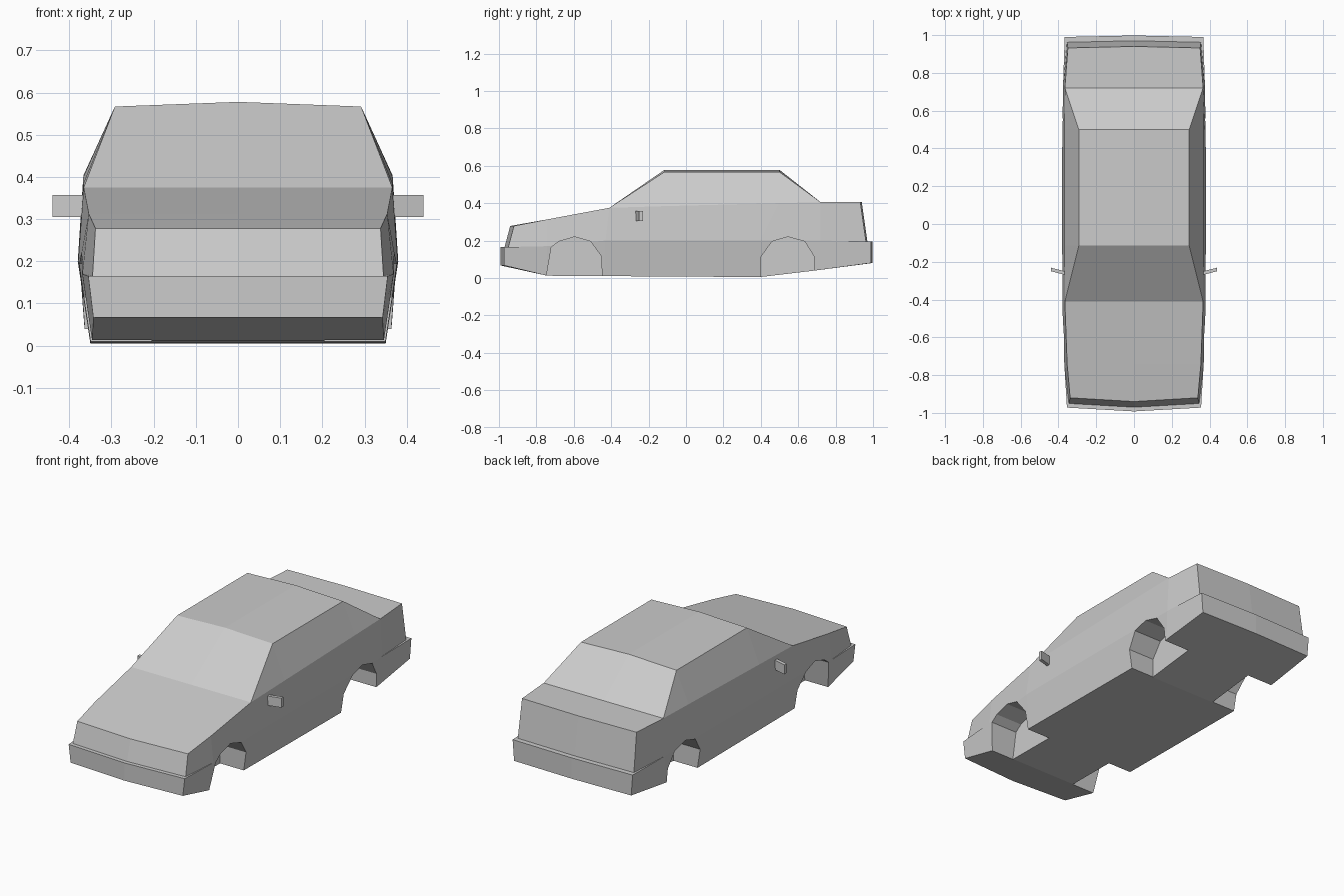
import bpy, bmesh
from mathutils import Vector

if "Cube" in bpy.data.objects:
    bpy.data.objects.remove(bpy.data.objects["Cube"])


def finish(name, bm):
    bmesh.ops.remove_doubles(bm, verts=bm.verts, dist=1e-5)
    bmesh.ops.recalc_face_normals(bm, faces=bm.faces)
    me = bpy.data.meshes.new(name)
    bm.to_mesh(me)
    bm.free()
    ob = bpy.data.objects.new(name, me)
    bpy.context.collection.objects.link(ob)
    return ob


def face(bm, pts, sx):
    # face from the distinct points only, mirrored by sx
    uniq = []
    for p in pts:
        if p not in uniq:
            uniq.append(p)
    if len(uniq) > 2:
        bm.faces.new([bm.verts.new((x * sx, y, z)) for x, y, z in uniq])


def prism(bm, lower, upper, sx):
    n = len(lower)
    face(bm, lower, sx)
    face(bm, upper, sx)
    for i in range(n):
        j = (i + 1) % n
        face(bm, [lower[i], lower[j], upper[j], upper[i]], sx)


# Body half-sections: sill, bumper top, ledge, belt, roof edge; then centre bow in y, z
stations = [
    ([(.343, -.972, .067), (.355, -.972, .165), (.345, -.95, .165), (.338, -.92, .278)], -.02, 0),
    ([(.346, -.742, .012), (.369, -.742, .17), (.354, -.742, .313)], 0, 0),
    ([(.35, -.43, .01), (.379, -.43, .2), (.366, -.41, .375)], 0, 0),
    ([(.35, -.115, .008), (.38, -.115, .2), (.367, -.115, .384), (.292, -.115, .567)], 0, .011),
    ([(.35, .397, .005), (.38, .397, .2), (.367, .5, .4), (.292, .5, .567)], 0, .011),
    ([(.364, .70, .041), (.376, .72, .2), (.366, .72, .405)], 0, 0),
    ([(.358, .99, .08), (.367, .99, .195), (.355, .962, .195), (.35, .932, .405)], .008, 0),
]
rings = []
for i, (p, dy, dz) in enumerate(stations):
    if i in (0, 6):
        p = p + [p[3]]
    elif len(p) == 4:
        p = [p[0], p[1], p[1], p[2], p[3]]
    else:
        p = [p[0], p[1], p[1], p[2], p[2]]
    centre = [(0, q[1] + dy, q[2] + (dz if k == 4 else 0)) for k, q in enumerate(p)]
    rings.append((p, centre))

bm = bmesh.new()
for sx in (1, -1):
    for (a, ca), (b, cb) in zip(rings, rings[1:]):
        for k in range(4):
            face(bm, [a[k], a[k + 1], b[k + 1], b[k]], sx)
        face(bm, [a[4], ca[4], cb[4], b[4]], sx)
        face(bm, [a[0], ca[0], cb[0], b[0]], sx)
    for p, c in (rings[0], rings[-1]):
        for k in range(3):
            face(bm, [p[k], p[k + 1], c[k + 1], c[k]], sx)
body = finish("car_body", bm)

# Wheel wells
arches = [
    [(-.746, -.05), (-.746, .012), (-.72, .165), (-.68, .195), (-.595, .22),
     (-.51, .195), (-.452, .115), (-.448, -.05)],
    [(.40, -.05), (.40, .112), (.46, .195), (.545, .22), (.635, .195),
     (.685, .115), (.691, -.05)],
]
bm = bmesh.new()
for sx in (1, -1):
    for arch in arches:
        prism(bm, [(.205, y, z) for y, z in arch], [(.5, y, z) for y, z in arch], sx)
cutter = finish("wheel_well_cutter", bm)
cutter.hide_render = True
mod = body.modifiers.new("wheel_wells", 'BOOLEAN')
mod.operation = 'DIFFERENCE'
mod.solver = 'EXACT'
mod.object = cutter
bpy.context.view_layer.objects.active = body
bpy.ops.object.modifier_apply(modifier=mod.name)
bpy.data.objects.remove(cutter)

# Door mirrors
plan = [(.364, -.27), (.44, -.25), (.44, -.231), (.364, -.251)]
for side, sx in (("left", 1), ("right", -1)):
    bm = bmesh.new()
    prism(bm, [(x, y, .305) for x, y in plan], [(x, y, .357) for x, y in plan], sx)
    finish(side + "_door_mirror", bm)
